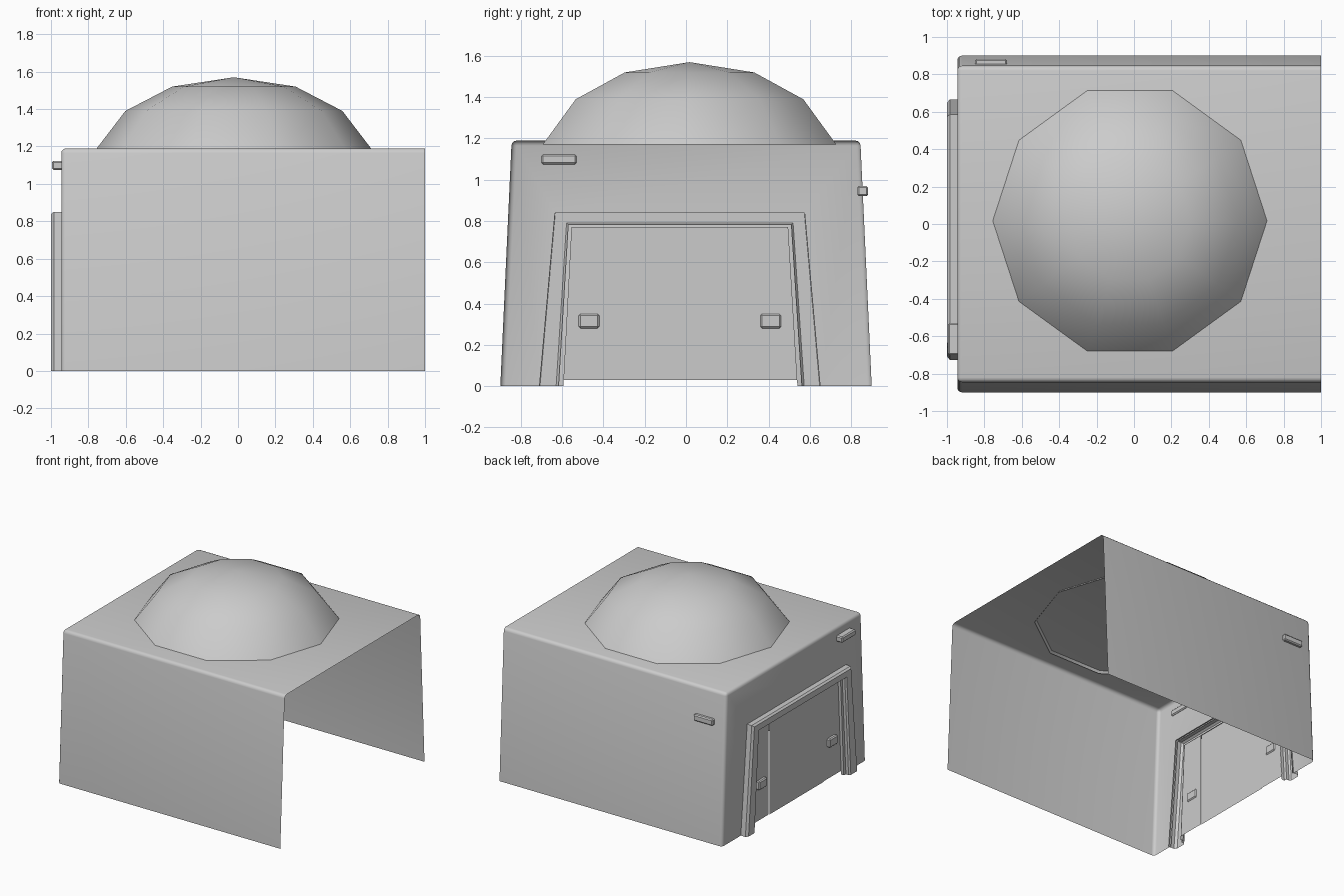
import bpy, bmesh, math
from mathutils import Vector

if "Cube" in bpy.data.objects:
    bpy.data.objects.remove(bpy.data.objects["Cube"])


def finish(name, bm, angle=None):
    bmesh.ops.recalc_face_normals(bm, faces=bm.faces)
    me = bpy.data.meshes.new(name)
    bm.to_mesh(me)
    bm.free()
    ob = bpy.data.objects.new(name, me)
    bpy.context.collection.objects.link(ob)
    if angle:
        bpy.ops.object.select_all(action='DESELECT')
        ob.select_set(True)
        bpy.context.view_layer.objects.active = ob
        bpy.ops.object.shade_smooth_by_angle(angle=math.radians(angle))
    return ob


def block(name, lo, hi, bevel=0.008):
    bm = bmesh.new()
    bmesh.ops.create_cube(bm, size=1)
    lo, hi = Vector(lo), Vector(hi)
    for v in bm.verts:
        v.co = (lo + hi) / 2 + v.co * (hi - lo)
    bmesh.ops.bevel(bm, geom=bm.edges[:], offset=bevel, segments=1, affect='EDGES')
    return finish(name, bm)


# Doorway outlines (y, z): outer and inner edge of the frame
OUTER = [(-.71, 0), (-.635, .84), (.575, .84), (.65, 0)]
INNER = [(-.595, 0), (-.555, .77), (.495, .77), (.54, 0)]
WALL_X = -.945

# Shell: roof, two leaning sides, end wall with doorway; open below and at +x
bm = bmesh.new()
P = {}
for x in (WALL_X, 1):
    for s in (-1, 1):
        P[x, s, 0] = bm.verts.new((x, s * .9, 0))
        P[x, s, 1] = bm.verts.new((x, s * .845, 1.19))
W = WALL_X
for s in (-1, 1):
    bm.faces.new([P[W, s, 0], P[1, s, 0], P[1, s, 1], P[W, s, 1]])
bm.faces.new([P[W, -1, 1], P[1, -1, 1], P[1, 1, 1], P[W, 1, 1]])
hole = [bm.verts.new((W, y, z)) for y, z in OUTER]
bm.faces.new([P[W, -1, 0], P[W, -1, 1], P[W, 1, 1], P[W, 1, 0]] + hole[::-1])
bmesh.ops.recalc_face_normals(bm, faces=bm.faces)
corners = [e for e in bm.edges if len(e.link_faces) == 2]
bmesh.ops.bevel(bm, geom=corners, offset=.025, segments=3, profile=.5, affect='EDGES')
finish("building_shell", bm, 40)

# Ten-sided low dome
bm = bmesh.new()
rings = []
for r, z in [(.747, 1.172), (.58, 1.39), (.33, 1.52)]:
    rings.append([bm.verts.new((-.022 + r * math.cos(i * math.tau / 10),
                                .017 + r * math.sin(i * math.tau / 10), z)) for i in range(10)])
apex = bm.verts.new((-.022, .017, 1.57))
for i in range(10):
    j = (i + 1) % 10
    for a, b in zip(rings, rings[1:]):
        bm.faces.new([a[i], a[j], b[j], b[i]])
    bm.faces.new([rings[-1][i], rings[-1][j], apex])
finish("dome", bm, 60)

# Door frame: profile (inset, x) swept along the doorway outline
bm = bmesh.new()
prof = [(-.14, -.935), (-.14, -.985), (.02, -1), (.7, -1), (.8, -.988),
        (.8, -.965), (1, -.962), (1, -.938)]
rows = []
for t, x in prof:
    rows.append([bm.verts.new((x, o[0] + (i[0] - o[0]) * t, o[1] + (i[1] - o[1]) * t))
                 for o, i in zip(OUTER, INNER)])
for a, b in zip(rows, rows[1:]):
    for k in range(3):
        bm.faces.new([a[k], a[k + 1], b[k + 1], b[k]])
finish("door_frame", bm, 30)

# Four door panels
low = [-.594, -.37, -.03, .31, .539]
top = [-.555, -.37, -.03, .31, .495]
for k in range(4):
    x = -.945 if k in (1, 2) else -.94
    bm = bmesh.new()
    bm.faces.new([bm.verts.new(c) for c in [(x, low[k + 1], .03), (x, low[k], .03),
                                            (x, top[k], .77), (x, top[k + 1], .77)]])
    finish(f"door_panel_{k + 1}", bm)

# Door handles and wall lamps
for k, y in enumerate((-.47, .41)):
    block(f"door_handle_{k + 1}", (-.965, y - .05, .28), (-.932, y + .05, .35))
block("end_lamp", (-.995, -.70, 1.075), (-.935, -.53, 1.122))
block("side_lamp", (-.85, .83, .92), (-.68, .882, .97))
